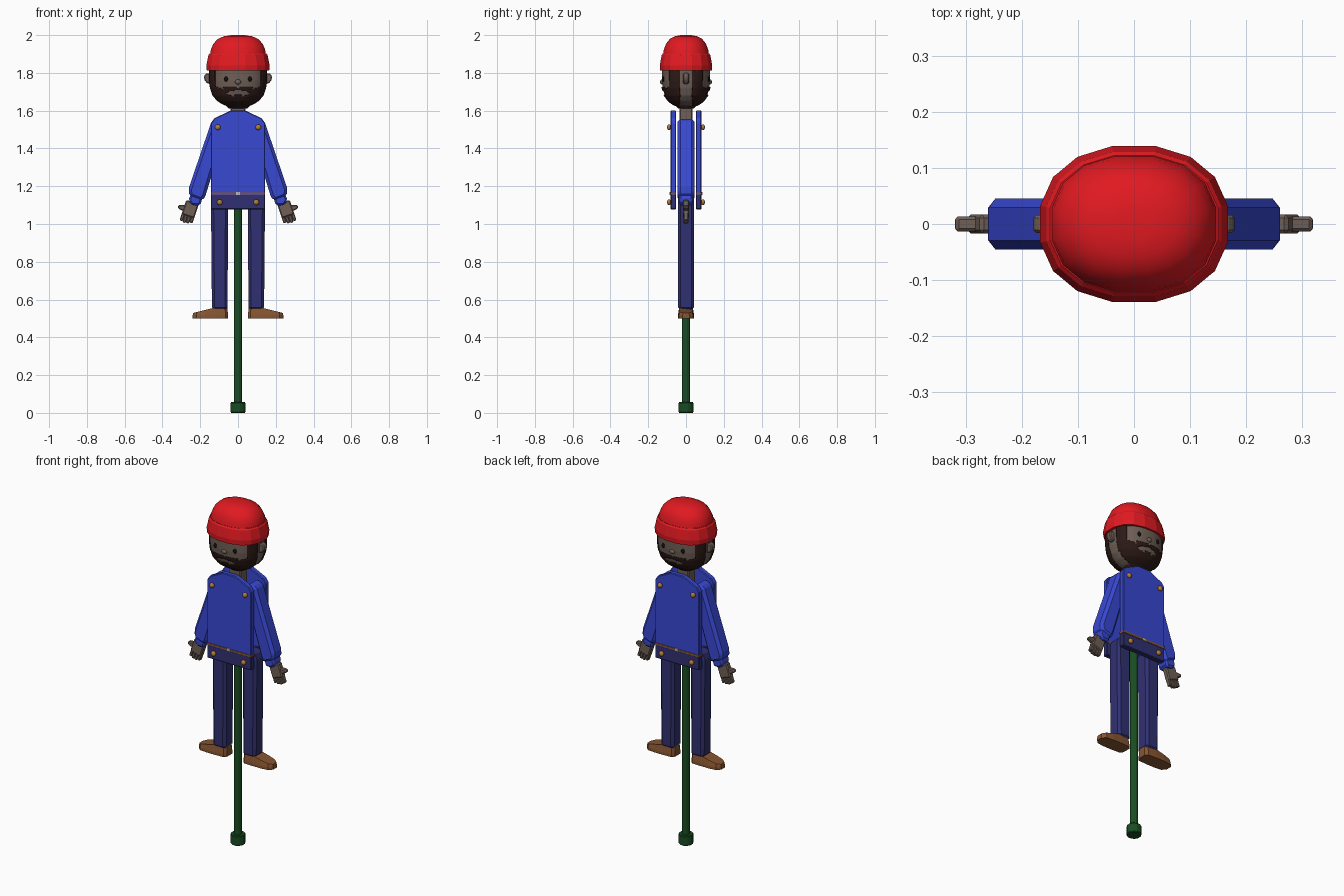
import bpy, bmesh, math
from math import cos, sin, pi, radians
from mathutils import Vector

if "Cube" in bpy.data.objects:
    bpy.data.objects.remove(bpy.data.objects["Cube"])

COLORS = {
    "red": (0.75, 0.01, 0.015), "blue": (0.04, 0.065, 0.65), "navy": (0.03, 0.03, 0.17),
    "skin": (0.16, 0.115, 0.095), "hair": (0.025, 0.01, 0.008), "brown": (0.24, 0.09, 0.03),
    "gold": (0.45, 0.2, 0.04), "green": (0.01, 0.075, 0.015), "black": (0.005, 0.005, 0.005),
    "steel": (0.5, 0.5, 0.5),
}
MATS = {}
for key, rgb in COLORS.items():
    MATS[key] = bpy.data.materials.new(key)
    MATS[key].diffuse_color = (*rgb, 1)


def skin(name, rings, color, bevel=0, smooth=False, keep=None):
    """Join rings of points into a capped solid, or an open shell if keep is given."""
    bm = bmesh.new()
    rows = [[bm.verts.new(p) for p in ring] for ring in rings]
    n = len(rows[0])
    for a, b in zip(rows, rows[1:]):
        for i in range(n):
            j = (i + 1) % n
            bm.faces.new((a[i], a[j], b[j], b[i]))
    bm.faces.new(rows[0])
    bm.faces.new(rows[-1])
    bmesh.ops.recalc_face_normals(bm, faces=bm.faces)
    if keep:
        drop = [f for f in bm.faces if not keep(*f.calc_center_median())]
        bmesh.ops.delete(bm, geom=drop, context="FACES")
    me = bpy.data.meshes.new(name)
    bm.to_mesh(me)
    bm.free()
    me.materials.append(MATS[color])
    ob = bpy.data.objects.new(name, me)
    bpy.context.collection.objects.link(ob)
    if bevel:
        mod = ob.modifiers.new("bevel", "BEVEL")
        mod.width = bevel
        mod.segments = 1
    if smooth:
        bpy.ops.object.select_all(action="DESELECT")
        ob.select_set(True)
        bpy.context.view_layer.objects.active = ob
        bpy.ops.object.shade_smooth_by_angle(angle=radians(35))
    return ob


def prism(name, outline, y0, y1, color, bevel=0):
    """Extrude an (x, z) outline along y."""
    return skin(name, [[(x, y, z) for x, z in outline] for y in (y0, y1)], color, bevel)


def oval(z, sx, sy, n, power=2.25):
    """Squarish oval ring at height z."""
    pts = []
    for i in range(n):
        c, s = cos((i + .5) * 2 * pi / n), sin((i + .5) * 2 * pi / n)
        e = 2 / power
        pts.append((math.copysign(abs(c) ** e * sx, c), math.copysign(abs(s) ** e * sy, s), z))
    return pts


def ball(name, pos, size, color):
    bpy.ops.mesh.primitive_uv_sphere_add(segments=12, ring_count=8, location=pos)
    ob = bpy.context.object
    ob.name = name
    ob.scale = size
    ob.data.materials.append(MATS[color])
    bpy.ops.object.shade_smooth_by_angle(angle=radians(60))


def box(x0, x1, z0, z1):
    return [(x0, z0), (x1, z0), (x1, z1), (x0, z1)]


# stick and end knob
skin("stick", [oval(z, .022, .022, 12, 2) for z in (.02, 1.5)], "green")
skin("stick_end", [oval(z, r, r, 12, 2) for z, r in ((0, .037), (.004, .04), (.053, .04), (.057, .037))], "green")

# head: smooth rings following a chin-to-brow profile
PROFILE = [(1.618, .28), (1.63, .5), (1.65, .72), (1.68, .88), (1.72, .97), (1.76, 1), (1.84, 1)]


def width(z):
    for (z0, a), (z1, b) in zip(PROFILE, PROFILE[1:]):
        if z <= z1:
            return a + (b - a) * (z - z0) / (z1 - z0)
    return PROFILE[-1][1]


def head_rings(grow):
    rows = [1.618 + i * .222 / 44 for i in range(45)]
    return [oval(z - grow * (i == 0), .151 * width(z) + grow, .127 * width(z) + grow, 96)
            for i, z in enumerate(rows)]


def is_beard(x, y, z):
    x = abs(x)
    if abs(y) < .034 and z > 1.625:
        return False
    if (x / .062) ** 2 + ((z - 1.69) / .017) ** 2 < 1 and not (x < .02 and z < 1.685):
        return False
    top = 1.82 if x > .125 else 1.725 - .006 * (x < .01) if x < .075 else 1.708 + (x - .075) * .4
    return z < top


skin("head", head_rings(0), "skin", smooth=True)
beard = skin("beard", head_rings(.006), "hair", smooth=True, keep=is_beard)
beard.modifiers.new("thickness", "SOLIDIFY").thickness = .006
skin("neck", [[(x, y, z) for x, y in ((-.04, -.034), (.04, -.034), (.04, .034), (-.04, .034))]
              for z in (1.45, 1.66)], "skin", .006)

# knitted hat: turned-up band and low crown
skin("hat_band", [oval(z, x, y, 16) for z, x, y in
     ((1.812, .145, .12), (1.812, .168, .139), (1.84, .17, .141), (1.895, .159, .131), (1.903, .152, .124))], "red")
skin("hat_crown", [oval(z, x, y, 16) for z, x, y in
     ((1.895, .15, .124), (1.925, .146, .119), (1.955, .132, .107), (1.98, .108, .087),
      (1.994, .075, .06), (2.0, .035, .028))], "red", smooth=True)

# both faces and both body plates (front and back)
PLATE = [(-.143, 1.15), (.143, 1.15), (.143, 1.535), (.125, 1.56), (.04, 1.6),
         (-.04, 1.6), (-.125, 1.56), (-.143, 1.535)]
for f, side in ((-1, "front"), (1, "back")):
    prism(side + "_shirt_plate", PLATE, f * .052, f * .082, "blue", .004)
    prism(side + "_waist_plate", box(-.143, .143, 1.077, 1.157), f * .052, f * .082, "navy", .004)
    prism(side + "_belt", box(-.144, .144, 1.155, 1.167), f * .052, f * .085, "brown")
    prism(side + "_buckle", box(-.01, .01, 1.153, 1.169), f * .08, f * .088, "steel")
    ball(side + "_nose", (0, f * .127, 1.752), (.016, .01, .013), "skin")
    for s in (-1, 1):
        ball(side + "_eye", (s * .063, f * .119, 1.768), (.011, .006, .014), "black")
        for x, z in ((.107, 1.512), (.097, 1.115)):
            ball(side + "_pin", (s * x, f * .089, z), (.015, .012, .015), "gold")

# limbs and ears, mirrored left and right
ARM = [(.065, 1.5), (.085, 1.55), (.12, 1.56), (.143, 1.535), (.264, 1.18),
       (.255, 1.145), (.19, 1.12), (.172, 1.15)]
LEG = [(.055, .545), (.138, .545), (.143, 1.12), (.125, 1.16), (.075, 1.16), (.053, 1.12)]
CUFF = [(.188, 1.14), (.25, 1.16), (.262, 1.125), (.245, 1.1), (.2, 1.098)]
CENTRE = Vector((.238, 1.095))
ALONG = Vector((.32, -.95)).normalized()
ACROSS = Vector((.95, .32)).normalized()


def hand_part(u0, u1, v0, v1):
    """Rectangle in hand space: u across the hand, v towards the finger tips."""
    pts = [CENTRE + ACROSS * u + ALONG * v for u, v in ((u0, v0), (u1, v0), (u1, v1), (u0, v1))]
    return [(p.x, p.y) for p in pts]


for s, side in ((-1, "left"), (1, "right")):
    def flip(pts):
        return [(s * x, z) for x, z in pts]
    prism(side + "_sleeve", flip(ARM), -.045, .045, "blue", .016)
    prism(side + "_cuff", flip(CUFF), -.036, .036, "blue", .01)
    prism(side + "_leg", flip(LEG), -.043, .043, "navy", .014)
    prism(side + "_ear", flip([(.14, 1.74), (.165, 1.745), (.179, 1.765), (.179, 1.785), (.165, 1.8), (.14, 1.79)]),
          -.016, .016, "skin", .005)
    # hand with four fingers and a thumb
    prism(side + "_palm", flip(hand_part(-.026, .044, -.02, .06)), -.017, .017, "skin", .006)
    for i, tip in enumerate((.088, .096, .098, .094)):
        u = -.026 + i * .0175
        prism(side + "_finger", flip(hand_part(u, u + .0172, .05, tip)), -.013, .013, "skin", .004)
    prism(side + "_thumb", flip([(.25, 1.075), (.265, 1.103), (.317, 1.099), (.32, 1.085), (.295, 1.07)]),
          -.013, .013, "skin", .005)
    # shoe: rounded plan with a top sloping down to the toe
    plan = [(.053, .024), (.066, .04), (.12, .043), (.175, .043), (.22, .038), (.24, .018)]
    plan += [(x, -y) for x, y in reversed(plan)]
    top = [(s * (.147 + (x - .147) * .97), y * .85,
            .558 if x < .13 else .558 - (x - .12) * .24) for x, y in plan]
    rings = [[(s * x, y, z) for x, y in plan] for z in (.5, .515)]
    skin(side + "_shoe", rings + [top], "brown")

for m in bpy.data.materials:
    if m.users and not m.is_grease_pencil:
        m.use_nodes = True
        m.node_tree.nodes["Principled BSDF"].inputs["Base Color"].default_value = m.diffuse_color
